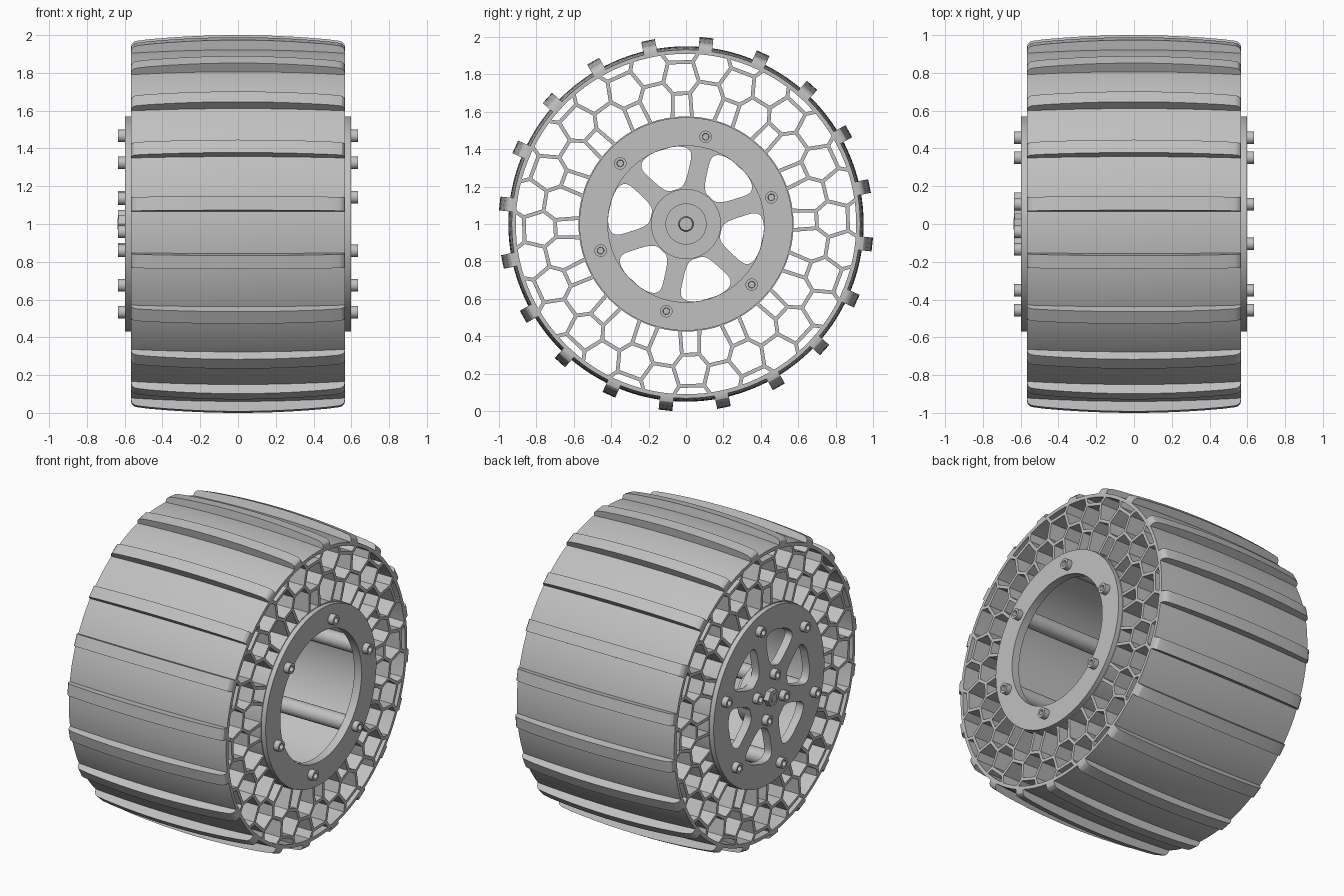
import bpy, bmesh, math
from math import radians, sin, cos, pi
from mathutils import Matrix, Vector

if "Cube" in bpy.data.objects:
    bpy.data.objects.remove(bpy.data.objects["Cube"], do_unlink=True)

HALF = 0.567          # half width of the tyre
AXLE = Vector((0, 0, 1))

grey = bpy.data.materials.new("plain_grey")
grey.use_nodes = True
grey.diffuse_color = (0.53, 0.53, 0.53, 1)
grey.node_tree.nodes["Principled BSDF"].inputs["Base Color"].default_value = grey.diffuse_color


def polar(x, r, angle):
    """Point at a distance along the axle, a radius and an angle in degrees."""
    a = radians(angle)
    return Vector((x, r * cos(a), r * sin(a))) + AXLE


def shade(obj):
    bpy.ops.object.select_all(action='DESELECT')
    obj.select_set(True)
    bpy.context.view_layer.objects.active = obj
    bpy.ops.object.shade_smooth_by_angle(angle=radians(30))


def finish(bm, name):
    bmesh.ops.recalc_face_normals(bm, faces=bm.faces)
    mesh = bpy.data.meshes.new(name)
    bm.to_mesh(mesh)
    bm.free()
    mesh.materials.append(grey)
    obj = bpy.data.objects.new(name, mesh)
    bpy.context.collection.objects.link(obj)
    shade(obj)
    return obj


def lathe(bm, profile, steps, centre=AXLE, closed=True):
    """Revolve (x, radius) points about a line along x."""
    rings = []
    for x, r in profile:
        rings.append([bm.verts.new(centre + Vector((x, r * cos(2 * pi * i / steps),
                                                    r * sin(2 * pi * i / steps))))
                      for i in range(steps)])
    pairs = list(zip(rings, rings[1:]))
    if closed:
        pairs.append((rings[-1], rings[0]))
    else:
        bm.faces.new(rings[0])
        bm.faces.new(rings[-1])
    for a, b in pairs:
        for i in range(steps):
            j = (i + 1) % steps
            bm.faces.new((a[i], a[j], b[j], b[i]))


def prism(bm, outline, offset):
    """Extrude a flat outline by an offset."""
    a = [bm.verts.new(p) for p in outline]
    b = [bm.verts.new(p + offset) for p in outline]
    bm.faces.new(a)
    bm.faces.new(b[::-1])
    for i in range(len(a)):
        j = (i + 1) % len(a)
        bm.faces.new((a[i], b[i], b[j], a[j]))


def crown(edge, rise, x):
    return edge + rise * (1 - (x / HALF) ** 2)


# Tyre band with a slightly crowned outside
bm = bmesh.new()
xs = [HALF * (i / 6 - 1) for i in range(13)]
lathe(bm, [(x, crown(0.932, 0.018, x)) for x in xs] + [(HALF, 0.91), (-HALF, 0.91)], 120)
finish(bm, "tyre_band")

# Twenty crosswise tread lugs with rounded ends
bm = bmesh.new()
corner = 0.035
ends = [(HALF - corner + corner * sin(t), 0.972 - corner + corner * cos(t))
        for t in (pi / 2, pi / 3, pi / 6, 0)]
top = ends + [(x, crown(0.97, 0.032, x)) for x in reversed(xs[1:-1])]
top += [(-x, r) for x, r in reversed(ends)]
side = [(HALF, 0.918)] + top + [(-HALF, 0.918)]
for k in range(20):
    a = 11.7 + 18 * k
    along = polar(0, 1, a + 90) - AXLE
    prism(bm, [polar(x, r, a) - along * 0.037 for x, r in side], along * 0.074)
finish(bm, "tread_lugs")

# Honeycomb web: half a cell, mirrored and repeated around the axle
bm = bmesh.new()
CELLS = 16
HALF_STEP = 180 / CELLS
foot, low, mid, high, rim = (0.565, 5.3), (0.70, 3.8), (0.765, 7.2), (0.868, 4.4), (0.918, 6.2)
walls = [(foot, low), (low, mid), (mid, high), (high, rim)]
bridges = [(low, (low[0], -low[1])), (high, (high[0], -high[1])),
           (mid, (mid[0], 2 * HALF_STEP - mid[1]))]
walls += [((r1, -a1), (r2, -a2)) for (r1, a1), (r2, a2) in walls] + bridges
for k in range(CELLS):
    base = 92 + 2 * HALF_STEP * k
    for (r1, a1), (r2, a2) in walls:
        p, q = polar(-HALF, r1, base + a1), polar(-HALF, r2, base + a2)
        d = (q - p).normalized() * 0.01
        n = Vector((0, -d.z, d.y))
        p, q = p - d * 0.5, q + d * 0.5
        prism(bm, [p + n, q + n, q - n, p - n], Vector((2 * HALF, 0, 0)))
finish(bm, "honeycomb_web")

# Hollow rim barrel
bm = bmesh.new()
lathe(bm, [(-HALF, 0.575), (HALF, 0.575), (HALF, 0.53), (-HALF, 0.53)], 96)
finish(bm, "rim_barrel")

# Open clamp ring on the left side
bm = bmesh.new()
lathe(bm, [(0.545, 0.57), (0.598, 0.57), (0.598, 0.418), (0.545, 0.418)], 96)
finish(bm, "open_clamp_ring")

# Spoked plate on the right side, filled from a flat outline with six windows
BOLTS = [17.3 + 60 * k for k in range(6)]
data = bpy.data.curves.new("spoked_plate", 'CURVE')
data.dimensions = '2D'
data.fill_mode = 'BOTH'
data.extrude = 0.0265


def outline(points):
    spline = data.splines.new('POLY')
    spline.points.add(len(points) - 1)
    for point, (r, a) in zip(spline.points, points):
        point.co = (r * cos(a), r * sin(a), 0, 1)
    spline.use_cyclic_u = True


def soft(v):
    return math.copysign(abs(v) ** 0.5, v)


outline([(0.57, 2 * pi * i / 96) for i in range(96)])
for bolt in BOLTS:
    window = []
    for i in range(48):
        t = 2 * pi * (i + 0.5) / 48
        r = 0.305 + 0.113 * soft(sin(t))
        spread = pi / 6 - math.asin(0.05 / r)
        window.append((r, radians(bolt + 30) + spread * soft(cos(t))))
    outline(window)
plate_curve = bpy.data.objects.new("plate_outline", data)
bpy.context.collection.objects.link(plate_curve)
bpy.context.view_layer.update()
flat = bpy.data.meshes.new_from_object(
    plate_curve.evaluated_get(bpy.context.evaluated_depsgraph_get()))
bm = bmesh.new()
bm.from_mesh(flat)
bpy.data.objects.remove(plate_curve)
bpy.data.meshes.remove(flat)
bmesh.ops.remove_doubles(bm, verts=bm.verts, dist=0.0001)
turn = Matrix(((0, 0, 1, -0.5715), (1, 0, 0, 0), (0, 1, 0, 1), (0, 0, 0, 1)))
bmesh.ops.transform(bm, matrix=turn, verts=bm.verts)
finish(bm, "spoked_plate")

# Long tie rods joining the ring and the plate
bm = bmesh.new()
for a in BOLTS:
    lathe(bm, [(-0.56, 0.05), (0.56, 0.05)], 24, polar(0, 0.478, a), closed=False)
finish(bm, "tie_rods")


# Socket bolt heads
def bolt_head(bm, start, end, r, centre):
    deep = start + (end - start) * 0.4
    lathe(bm, [(start, r), (end, r), (end, r * 0.55), (deep, r * 0.5)], 24, centre, closed=False)


for name, s in (("left_bolts", 1), ("right_bolts", -1)):
    bm = bmesh.new()
    for a in BOLTS:
        bolt_head(bm, s * 0.59, s * 0.634, 0.033, polar(0, 0.478, a))
    finish(bm, name)

# Hub flange with stepped boss behind the plate
bm = bmesh.new()
lathe(bm, [(-0.59, 0.187), (-0.50, 0.187), (-0.50, 0.11), (-0.44, 0.11),
           (-0.44, 0.04), (-0.41, 0.035)], 64, closed=False)
finish(bm, "hub_flange")

# Hub screws, and their tips on the inner face
bm = bmesh.new()
for k in range(4):
    spot = polar(0, 0.141, 17 + 90 * k)
    bolt_head(bm, -0.59, -0.634, 0.033, spot)
    lathe(bm, [(-0.51, 0.018), (-0.494, 0.018)], 16, spot, closed=False)
finish(bm, "hub_screws")

# Axle nut and axle tip
bm = bmesh.new()
lathe(bm, [(-0.59, 0.055), (-0.632, 0.055)], 6, closed=False)
lathe(bm, [(-0.59, 0.028), (-0.638, 0.028)], 24, closed=False)
finish(bm, "axle_nut")
